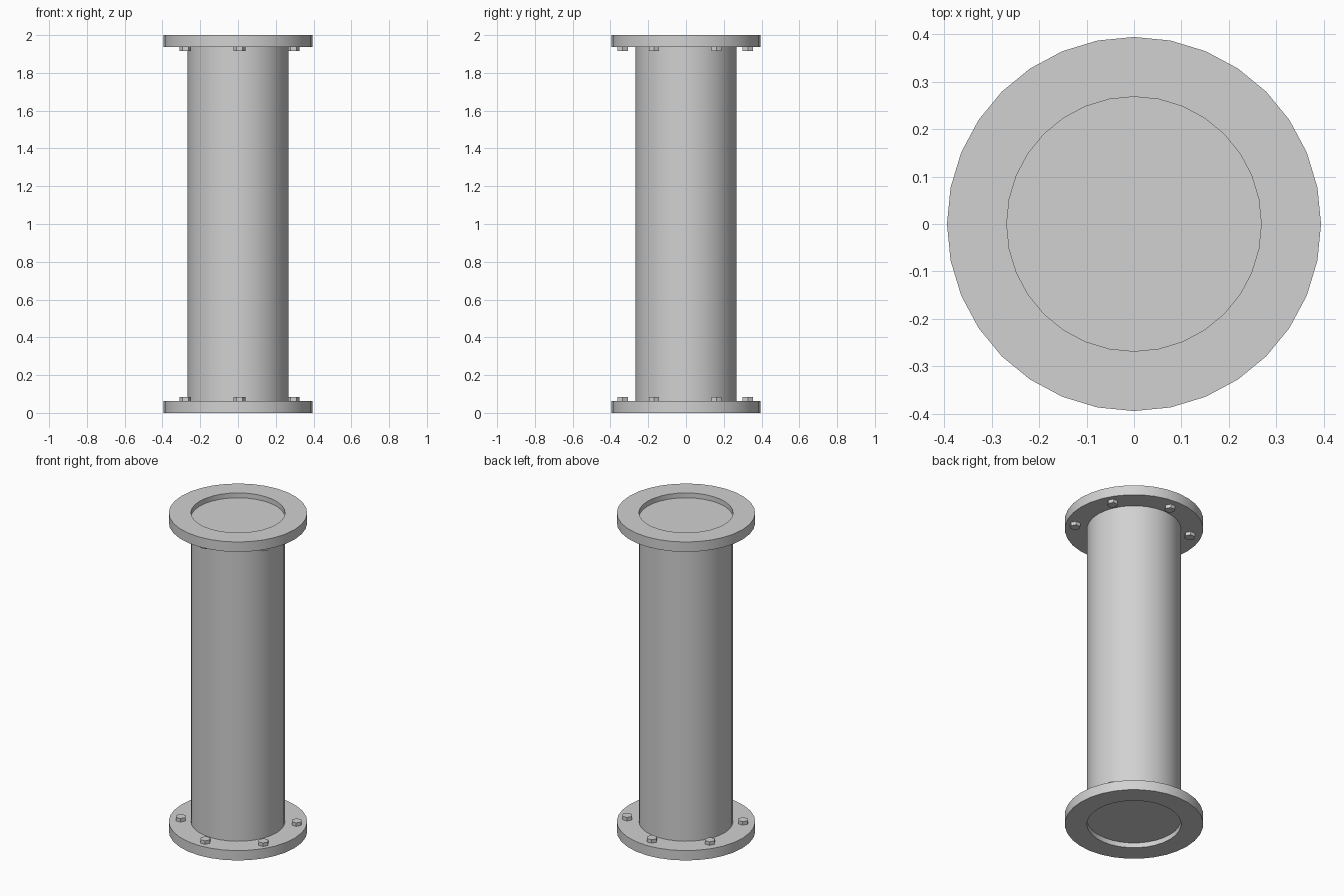
import bpy, bmesh, math
from mathutils import Vector, Matrix

if "Cube" in bpy.data.objects:
    bpy.data.objects.remove(bpy.data.objects["Cube"])

HEIGHT = 2.0
SIDES = 32
FLANGE_R, TUBE_R = 0.394, 0.268
FLANGE_T, RECESS = 0.062, 0.031
BOLT_CIRCLE, BOLT_R, BOLT_H = 0.331, 0.031, 0.022

grey = bpy.data.materials.new("light_grey_metal")
grey.use_nodes = True
grey.diffuse_color = (0.64, 0.64, 0.64, 1)
grey.node_tree.nodes["Principled BSDF"].inputs["Base Color"].default_value = grey.diffuse_color


def finish(name, bm, smooth=False):
    bmesh.ops.recalc_face_normals(bm, faces=bm.faces)
    mesh = bpy.data.meshes.new(name)
    bm.to_mesh(mesh)
    bm.free()
    mesh.materials.append(grey)
    obj = bpy.data.objects.new(name, mesh)
    bpy.context.collection.objects.link(obj)
    if smooth:
        bpy.ops.object.select_all(action="DESELECT")
        obj.select_set(True)
        bpy.context.view_layer.objects.active = obj
        bpy.ops.object.shade_smooth_by_angle(angle=math.radians(30))
    return obj


def cylinder(name, radius, bottom, top, sides, x=0, y=0, smooth=False):
    bm = bmesh.new()
    bmesh.ops.create_cone(bm, cap_ends=True, segments=sides, radius1=radius, radius2=radius,
                          depth=top - bottom,
                          matrix=Matrix.Translation((x, y, (top + bottom) / 2)))
    return finish(name, bm, smooth)


def ring(name, inner, outer, bottom, top):
    bm = bmesh.new()
    corners = [(inner, bottom), (outer, bottom), (outer, top), (inner, top)]
    loops = []
    for i in range(SIDES):
        a = math.tau * i / SIDES
        loops.append([bm.verts.new((r * math.cos(a), r * math.sin(a), z)) for r, z in corners])
    for i in range(SIDES):
        here, after = loops[i], loops[(i + 1) % SIDES]
        for j in range(4):
            k = (j + 1) % 4
            bm.faces.new((here[j], after[j], after[k], here[k]))
    return finish(name, bm, True)


# Closed tube, its ends sunk into the flanges
cylinder("tube", TUBE_R, RECESS, HEIGHT - RECESS, SIDES, smooth=True)

# Flanges at both ends
ring("bottom_flange", TUBE_R, FLANGE_R, 0, FLANGE_T)
ring("top_flange", TUBE_R, FLANGE_R, HEIGHT - FLANGE_T, HEIGHT)

# Six hexagonal bolt heads on the inner face of each flange
pattern_centre = Vector((0.008, -0.004))
for i in range(6):
    a = math.radians(30 + 60 * i)
    x = pattern_centre.x + BOLT_CIRCLE * math.cos(a)
    y = pattern_centre.y + BOLT_CIRCLE * math.sin(a)
    low, high = FLANGE_T, HEIGHT - FLANGE_T
    for name, bottom, top in (("bottom_bolt", low, low + BOLT_H), ("top_bolt", high - BOLT_H, high)):
        bolt = cylinder(f"{name}_{i + 1}", BOLT_R, bottom, top, 6, x, y)
        # Turn each hexagon so that two corners point along x
        corner = max(v.co.x for v in bolt.data.vertices) - x
        if corner < BOLT_R * 0.95:
            turn = Matrix.Translation((x, y, 0)) @ Matrix.Rotation(math.radians(30), 4, "Z")
            bolt.data.transform(turn @ Matrix.Translation((-x, -y, 0)))
